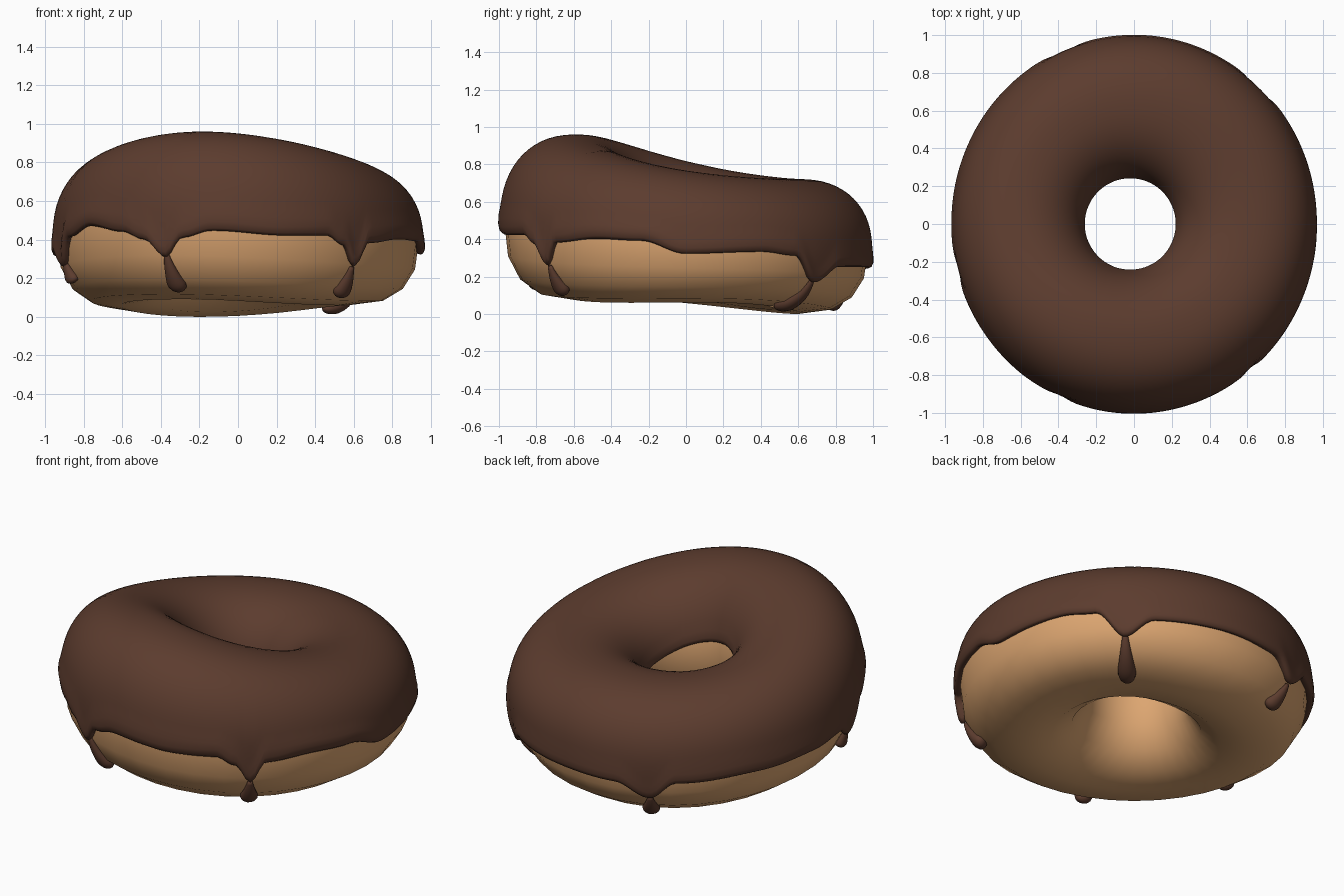
import bpy, math
from math import sin, cos, pi, radians
from mathutils import Vector

if "Cube" in bpy.data.objects:
    bpy.data.objects.remove(bpy.data.objects["Cube"])

P, P_LOW = 2.2, 2.5  # roundness of the cross-section; the lower outside is fuller


def material(name, rgb):
    m = bpy.data.materials.new(name)
    m.diffuse_color = (*rgb, 1)
    m.use_nodes = True
    m.node_tree.nodes["Principled BSDF"].inputs["Base Color"].default_value = m.diffuse_color
    return m


dough_mat = material("golden dough", (0.72, 0.38, 0.165))
icing_mat = material("chocolate icing", (0.107, 0.045, 0.0275))


def spow(v, e):
    return math.copysign(abs(v) ** e, v)


def section(th):
    """Centre radius, half width, centre height and half height of the lopsided ring."""
    ro = 0.956 - 0.0175 * cos(2 * th)
    ri = 0.258 - 0.02 * cos(th)
    a, b = th - radians(252), th - radians(108)
    top = 0.799 + 0.12 * cos(a) + 0.02 * cos(2 * a) - .025 * max(0, cos(th - radians(165))) ** 2
    bot = (0.06 - 0.045 * cos(b) - 0.015 * cos(2 * b)
           - 0.032 * max(0, cos(th - radians(330))) ** 2)
    return (ro + ri) / 2, (ro - ri) / 2, (top + bot) / 2, (top - bot) / 2


def surf(th, ph, d=0.0):
    c, a, zc, h = section(th)
    p = P_LOW if sin(ph) < 0 < cos(ph) else P
    r = c + (a + d) * spow(cos(ph), 2 / p)
    return Vector((r * cos(th), r * sin(th), zc + (h + d) * spow(sin(ph), 2 / p)))


def angle_at(th, z):
    """Section angle on the outer side where the surface has height z."""
    _, _, zc, h = section(th)
    u = max(-1, min(1, (z - zc) / h))
    return math.asin(spow(u, (P_LOW if u < 0 else P) / 2))


def make(name, rows, mat, close_rows=False, caps=False):
    """Skin a list of closed rings."""
    n, m = len(rows[0]), len(rows)
    verts = [p for r in rows for p in r]
    faces = []
    for i in range(m if close_rows else m - 1):
        k = (i + 1) % m
        for j in range(n):
            l = (j + 1) % n
            faces.append((i * n + j, i * n + l, k * n + l, k * n + j))
    if caps:
        faces += [tuple(reversed(range(n))), tuple(range((m - 1) * n, m * n))]
    me = bpy.data.meshes.new(name)
    me.from_pydata(verts, [], faces)
    me.materials.append(mat)
    me.polygons.foreach_set("use_smooth", [True] * len(faces))
    me.update()
    ob = bpy.data.objects.new(name, me)
    bpy.context.collection.objects.link(ob)
    return ob


# Dough ring, with a coarse mesh
make("dough_ring",
     [[surf(2 * pi * i / 36, 2 * pi * j / 16) for i in range(36)] for j in range(16)],
     dough_mat, close_rows=True)

# Height of the icing's wavy outer edge, by direction in degrees
EDGE = [(0, .33), (25, .34), (37, .32), (47, .18), (57, .26), (80, .26), (102, .25),
        (113, .17), (122, .27), (150, .30), (172, .32), (186, .34), (195, .27),
        (204, .42), (218, .48), (232, .45), (240, .41), (247, .32), (253, .42),
        (262, .455), (285, .43), (298, .43), (304, .38), (309, .27), (314, .39),
        (330, .41), (345, .40), (360, .33)]


def edge_height(deg):
    for (a, za), (b, zb) in zip(EDGE, EDGE[1:]):
        if a <= deg <= b:
            t = (deg - a) / (b - a)
            return za + (zb - za) * (1 - cos(pi * t)) / 2


# Icing: a coat that ends in a rounded lip outside and inside the hole
N, M = 240, 26
steps = [(0.0, -.012), (-.004, .012), (.004, .025), (.02, .031), (.04, .029), (.065, .023)]
steps += [(.065 + .87 * i / M, .021) for i in range(1, M)]
steps += [(.95, .021), (.98, .022), (.995, .015), (1.0, -.012)]
rows = []
for t, d in steps:
    row = []
    for i in range(N):
        th = 2 * pi * i / N
        start = angle_at(th, edge_height(360 * i / N))
        row.append(surf(th, start + (radians(174) - start) * t, d))
    rows.append(row)
make("icing", rows, icing_mat)


# Teardrop drips: start and end direction, start and end section angle (degrees)
def drip(name, th0, th1, ph0, ph1):
    rings, k, n = [], 18, 14
    for i in range(k + 1):
        t = i / k
        s = sin(t * pi / 2)  # closer rings near the tip
        th = radians(th0 + (th1 - th0) * s)
        ph = radians(ph0 + (ph1 - ph0) * s)
        c = surf(th, ph, 0.004)
        along = (surf(th, ph - .01) - surf(th, ph + .01)).normalized()
        side = Vector((-sin(th), cos(th), 0))
        out = side.cross(along)
        if out.dot(c - Vector((.6 * cos(th), .6 * sin(th), section(th)[2]))) < 0:
            out = -out
        r = .013 + .05 * s
        if s > .68:  # rounded tip
            r *= math.sqrt(max(0.0015, 1 - ((s - .68) / .32) ** 2))
        rings.append([c + side * r * cos(2 * pi * j / n) + out * r * .75 * sin(2 * pi * j / n)
                      for j in range(n)])
    make(name, rings, icing_mat, caps=True)


for nm, *v in (("front_left_drip", 247, 249, -20, -58),
               ("front_right_drip", 309, 309, -25, -57),
               ("back_right_drip", 47, 47, -28, -85),
               ("back_drip", 113, 112, -28, -60),
               ("left_drip", 195, 196, -20, -41)):
    drip(nm, *v)
